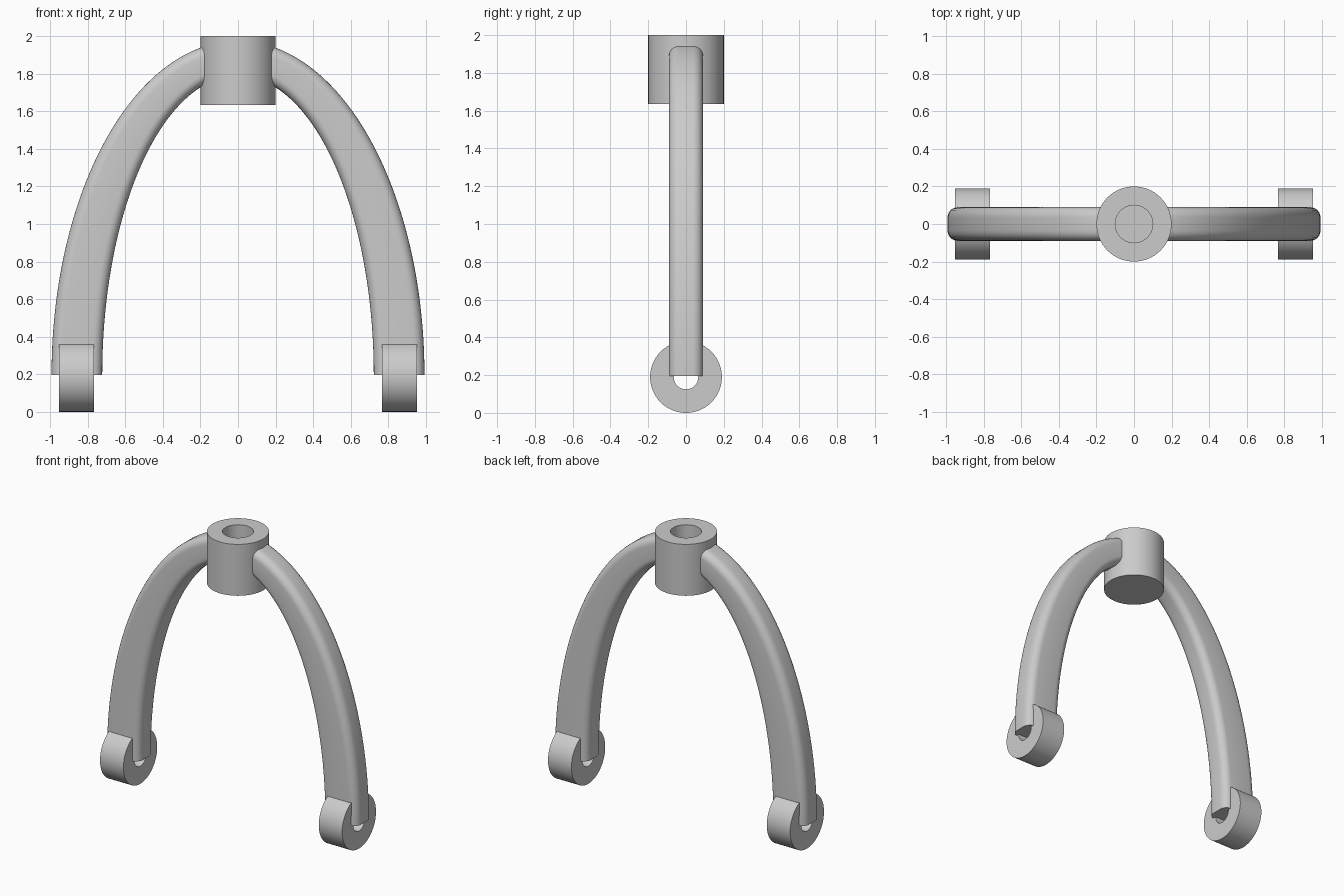
import bpy, bmesh
from math import pi, sin, cos, acos
from mathutils import Vector, Matrix

if "Cube" in bpy.data.objects:
    bpy.data.objects.remove(bpy.data.objects["Cube"])


def finish(bm, name):
    bmesh.ops.recalc_face_normals(bm, faces=bm.faces)
    mesh = bpy.data.meshes.new(name)
    bm.to_mesh(mesh)
    bm.free()
    ob = bpy.data.objects.new(name, mesh)
    bpy.context.collection.objects.link(ob)
    bpy.ops.object.select_all(action='DESELECT')
    bpy.context.view_layer.objects.active = ob
    ob.select_set(True)
    bpy.ops.object.shade_smooth_by_angle(angle=0.6)
    return ob


def lathe(name, profile, closed, matrix=Matrix(), steps=64):
    """Spin (radius, height) points round the z axis, then place the result."""
    bm = bmesh.new()
    verts = [bm.verts.new((r, 0, z)) for r, z in profile]
    pairs = list(zip(verts, verts[1:])) + ([(verts[-1], verts[0])] if closed else [])
    edges = [bm.edges.new(p) for p in pairs]
    bmesh.ops.spin(bm, geom=verts + edges, cent=(0, 0, 0), axis=(0, 0, 1),
                   angle=2 * pi, steps=steps, use_duplicate=False)
    bmesh.ops.remove_doubles(bm, verts=bm.verts, dist=1e-5)
    bm.transform(matrix)
    return finish(bm, name)


def rounded_section(depth, width, radius, n=6):
    """Rounded rectangle outline as (along depth, along y) pairs."""
    pts = []
    for k, (sx, sy) in enumerate([(1, 1), (-1, 1), (-1, -1), (1, -1)]):
        for i in range(n + 1):
            a = (k + i / n) * pi / 2
            pts.append((sx * (depth / 2 - radius) + radius * cos(a),
                        sy * (width / 2 - radius) + radius * sin(a)))
    return pts


def leg(name, side, steps=48):
    """Tapered arch swept between an outer and an inner ellipse."""
    bm = bmesh.new()
    end_x, base = 0.15, 0.195

    def ellipse(a, b, f):
        t = f * acos(end_x / a)
        return Vector((a * cos(t), 0, base + b * sin(t)))

    rings = []
    for i in range(steps + 1):
        f = i / steps
        outer, inner = ellipse(0.993, 1.78, f), ellipse(0.723, 1.595, f)
        mid, span = (outer + inner) / 2, outer - inner
        axis = span.normalized()
        ring = []
        for d, y in rounded_section(span.length, 0.18, 0.055):
            p = mid + axis * d
            ring.append(bm.verts.new((side * p.x, y, p.z)))
        rings.append(ring)
    for r0, r1 in zip(rings, rings[1:]):
        for j in range(len(r0)):
            k = (j + 1) % len(r0)
            bm.faces.new((r0[j], r0[k], r1[k], r1[j]))
    bm.faces.new(rings[0])
    bm.faces.new(rings[-1])
    return finish(bm, name)


# Hub with a blind socket in the top
lathe("hub", [(0, 1.635), (0.2, 1.635), (0.2, 2.0), (0.1, 2.0), (0.1, 1.75), (0, 1.75)], False)

# Curved legs and axle rings at their ends
for side, label in ((-1, "left"), (1, "right")):
    leg(label + "_leg", side)
    place = Matrix.Translation((side * 0.86, 0, 0.19)) @ Matrix.Rotation(pi / 2, 4, 'Y')
    lathe(label + "_axle_ring", [(0.065, -0.092), (0.19, -0.092), (0.19, 0.092), (0.065, 0.092)],
          True, place)
